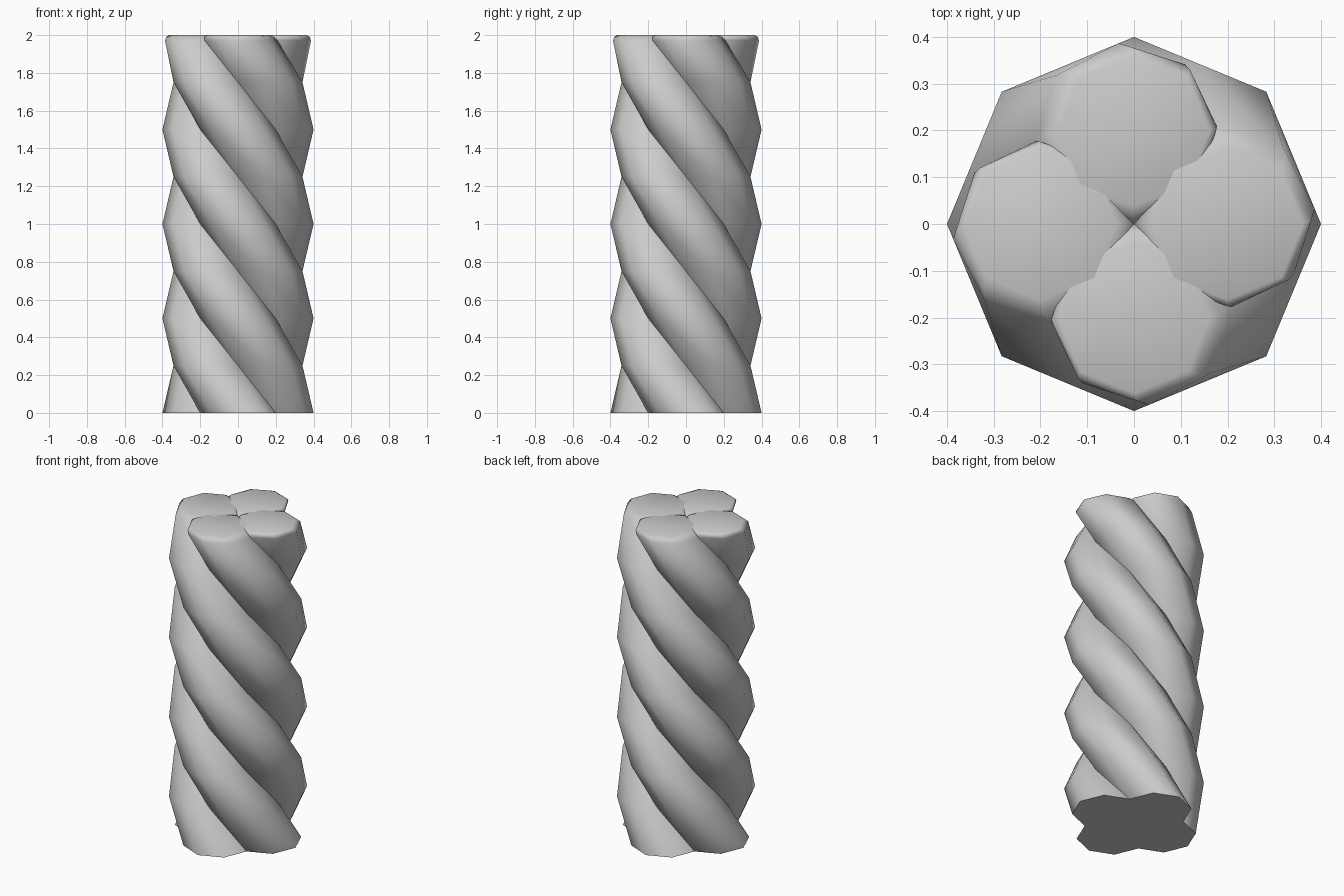
import bpy, bmesh
from math import pi, cos, sin
from mathutils import Vector, Matrix

if "Cube" in bpy.data.objects:
    bpy.data.objects.remove(bpy.data.objects["Cube"])

SIDES, STEPS, HEIGHT = 8, 8, 2.0
OFFSET, RADIUS = 0.2, 0.2


def ring(z, radius=RADIUS):
    """Octagon of one strand, twisted 45 degrees clockwise per step."""
    rot = Matrix.Rotation(-2 * pi * z / HEIGHT, 3, 'Z')
    return [rot @ Vector((OFFSET + radius * cos(2 * pi * i / SIDES),
                          radius * sin(2 * pi * i / SIDES), 0)) + Vector((0, 0, z))
            for i in range(SIDES)]


def strand_mesh():
    dz = HEIGHT / STEPS
    rings = [ring(k * dz) for k in range(STEPS)]
    # rounded top edge: straight run towards the last step, then inset rings
    last, top = rings[-1], ring(HEIGHT)
    rings.append([a.lerp(b, 0.885) for a, b in zip(last, top)])
    soft = [a.lerp(b, 0.965) for a, b in zip(last, ring(HEIGHT, 0.183))]
    for v in soft:
        v.z = 1.992
    rings.append(soft)
    rings.append(ring(HEIGHT, 0.162))

    bm = bmesh.new()
    rows = [[bm.verts.new(p) for p in r] for r in rings]
    for a, b in zip(rows, rows[1:]):
        for i in range(SIDES):
            j = (i + 1) % SIDES
            bm.faces.new((a[i], a[j], b[j], b[i])).smooth = True
    bm.faces.new(rows[-1]).smooth = True
    # flat base
    bm.faces.new(list(reversed(rows[0]))).smooth = False
    mesh = bpy.data.meshes.new("strand")
    bm.to_mesh(mesh)
    bm.free()
    return mesh


# four intertwined strands
mesh = strand_mesh()
for n in range(4):
    ob = bpy.data.objects.new(f"strand_{n + 1}", mesh)
    ob.rotation_euler.z = n * pi / 2
    bpy.context.collection.objects.link(ob)
